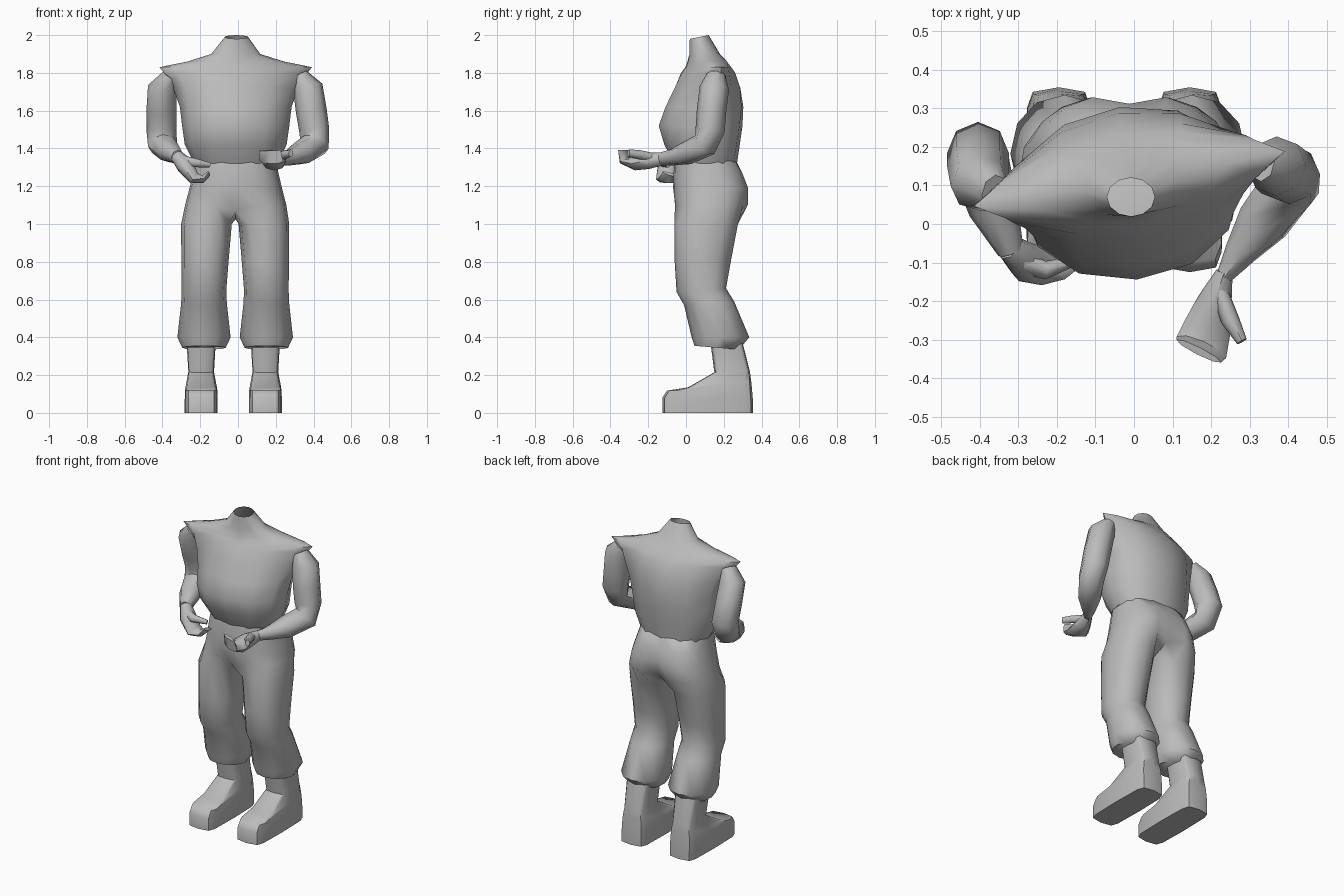
import bpy, bmesh, math
from mathutils import Vector, Matrix

cube = bpy.data.objects.get("Cube")
if cube:
    bpy.data.objects.remove(cube, do_unlink=True)

GREY = (0.5, 0.5, 0.5, 1)
grey = bpy.data.materials.new("plain grey")
grey.use_nodes = True
grey.diffuse_color = GREY
grey.node_tree.nodes["Principled BSDF"].inputs["Base Color"].default_value = GREY


def add_shell(bm, rings, cap_start, cap_end):
    """Join successive rings of points with quads."""
    loops = [[bm.verts.new(p) for p in ring] for ring in rings]
    n = len(loops[0])
    for low, high in zip(loops, loops[1:]):
        for i in range(n):
            j = (i + 1) % n
            bm.faces.new((low[i], low[j], high[j], high[i]))
    if cap_start:
        bm.faces.new(loops[0])
    if cap_end:
        bm.faces.new(loops[-1])


def skin(name, shells, angle=50):
    """Weld (rings, cap_start, cap_end) shells into one smooth shaded object."""
    bm = bmesh.new()
    for rings, cap_start, cap_end in shells:
        add_shell(bm, rings, cap_start, cap_end)
    bmesh.ops.remove_doubles(bm, verts=bm.verts, dist=.0001)
    bmesh.ops.recalc_face_normals(bm, faces=bm.faces)
    mesh = bpy.data.meshes.new(name)
    bm.to_mesh(mesh)
    bm.free()
    mesh.materials.append(grey)
    obj = bpy.data.objects.new(name, mesh)
    bpy.context.collection.objects.link(obj)
    bpy.ops.object.select_all(action='DESELECT')
    obj.select_set(True)
    bpy.context.view_layer.objects.active = obj
    bpy.ops.object.shade_smooth_by_angle(angle=math.radians(angle))


def power(v, e):
    return math.copysign(abs(v) ** e, v)


def slice_ring(x, half, front, back, point=1.0, twist=0, n=12):
    """Cross-section between a front and a back (y, z) point; low point is boxy."""
    front, back = Vector((x, *front)), Vector((x, *back))
    mid, reach = (front + back) / 2, (back - front) / 2
    turn = Matrix.Rotation(math.radians(twist), 3, 'Z')
    ring = []
    for i in range(n):
        a = math.tau * i / n
        offset = Vector((half * power(math.cos(a), point), 0, 0))
        offset += reach * power(math.sin(a), point)
        ring.append(mid + turn @ offset)
    return ring


def tube(name, stations, ref, n=8):
    """Limb through (x, y, z, width, depth) stations, width lying along ref."""
    pts = [Vector(s[:3]) for s in stations]
    rings = []
    for i, s in enumerate(stations):
        along = (pts[min(i + 1, len(pts) - 1)] - pts[max(i - 1, 0)]).normalized()
        side = Vector(ref)
        side = (side - along * side.dot(along)).normalized()
        other = along.cross(side)
        rings.append([pts[i] + side * s[3] * math.cos(math.tau * k / n)
                      + other * s[4] * math.sin(math.tau * k / n) for k in range(n)])
    skin(name, [(rings, True, True)])


# Shirt with pointed cap shoulders and an open neck: z, half width, front, back, point, twist
shirt = [
    (1.32, .22, -.06, .27, .85, 0),
    (1.42, .27, -.115, .285, .9, 3),
    (1.52, .285, -.145, .3, .95, 5),
    (1.62, .298, -.11, .305, 1, 7),
    (1.72, .335, -.062, .29, 1.1, 9),
    (1.8, .385, -.025, .26, 1.3, 10),
    (1.83, .41, 0, .235, 1.4, 10),
    (1.86, .26, .01, .215, 1.2, 10),
    (1.9, .13, .018, .18, 1, 5),
]
rings = [slice_ring(-.012, w, (f, z), (b, z), p, t) for z, w, f, b, p, t in shirt]
rings.append(slice_ring(-.008, .062, (.02, 1.98), (.12, 2)))
skin("shirt", [(rings, True, False)])

# Trouser hips from the waist down: z, half width, front, back, depth of the rear cleft
hips = [
    (1.34, .212, -.055, .262, 0),
    (1.27, .226, -.066, .305, .008),
    (1.19, .245, -.068, .337, .025),
    (1.1, .268, -.066, .335, .06),
]
pelvis = []
for z, w, f, b, cleft in hips:
    ring = slice_ring(-.012, w, (f, z), (b, z), .8, n=20)
    ring[5].y -= cleft
    pelvis.append(ring)
pelvis[-1][15] += Vector((0, .012, -.03))
pelvis[-1][5].z -= .02

# The last hip ring splits at the crotch into a loop for each leg
hem, crotch = pelvis[-1], Vector((-.012, .1, 1.025))
leg_tops = {1: hem[:6] + [crotch] + hem[15:], -1: [crotch] + hem[5:16]}

# Trouser legs: offset, half width, front y, front z, back y, back z, point
leg = [
    (.152, .134, -.062, 1, .275, 1, .85),
    (.16, .125, -.06, .8, .237, .8, .9),
    (.165, .118, -.05, .64, .212, .66, .9),
    (.165, .121, -.01, .57, .255, .59, .95),
    (.165, .141, .03, .4, .335, .4, .95),
    (.165, .115, .045, .355, .28, .335, .95),
]
# Boots: half width, front y, front z, back y, back z
boot = [
    (.087, -.125, 0, .355, 0),
    (.087, -.125, .08, .355, .06),
    (.086, -.1, .118, .35, .12),
    (.08, .01, .135, .345, .17),
    (.068, .15, .215, .338, .22),
    (.077, .13, .37, .3, .37),
]
trousers = [(pelvis, True, False)]
for label, s in (("left", 1), ("right", -1)):
    trousers.append(([leg_tops[s]] + [
        slice_ring(-.015 + s * o, w, (fy, fz), (by, bz), p)
        for o, w, fy, fz, by, bz, p in leg], False, True))
    skin(label + "_boot", [([
        slice_ring(-.025 + s * .17, w, (fy, fz), (by, bz), .36)
        for w, fy, fz, by, bz in boot], True, True)])
skin("trousers", trousers, angle=60)

# Arms bent at the elbow
tube("left_arm", [
    (.33, .16, 1.79, .04, .05),
    (.37, .15, 1.72, .08, .078),
    (.388, .135, 1.6, .082, .078),
    (.403, .128, 1.5, .08, .078),
    (.405, .1, 1.42, .08, .07),
    (.335, .005, 1.375, .07, .062),
    (.275, -.075, 1.352, .042, .043),
    (.235, -.135, 1.345, .022, .034),
], (1, 0, 0))
tube("right_arm", [
    (-.36, .08, 1.79, .04, .05),
    (-.4, .105, 1.72, .078, .075),
    (-.405, .15, 1.6, .08, .077),
    (-.405, .185, 1.5, .08, .08),
    (-.4, .155, 1.42, .078, .068),
    (-.365, .04, 1.385, .065, .06),
    (-.32, -.07, 1.355, .035, .038),
], (1, 0, 0))

# Cupped hands with separate thumbs
tube("left_hand", [
    (.235, -.125, 1.345, .022, .034),
    (.21, -.2, 1.335, .045, .044),
    (.19, -.27, 1.32, .062, .036),
    (.175, -.32, 1.335, .07, .022),
    (.168, -.33, 1.39, .065, .01),
], (.9, -.45, 0))
tube("left_thumb", [
    (.22, -.17, 1.35, .022, .025),
    (.25, -.25, 1.368, .024, .024),
    (.28, -.305, 1.375, .014, .02),
], (1, 0, 0))
tube("right_hand", [
    (-.325, -.06, 1.36, .035, .035),
    (-.28, -.1, 1.31, .052, .048),
    (-.235, -.105, 1.245, .055, .034),
    (-.19, -.095, 1.235, .05, .02),
    (-.155, -.085, 1.265, .04, .01),
], (.3, 1, 0))
tube("right_thumb", [
    (-.3, -.095, 1.335, .03, .03),
    (-.23, -.12, 1.325, .024, .024),
    (-.15, -.095, 1.312, .012, .014),
], (.3, 1, 0))
